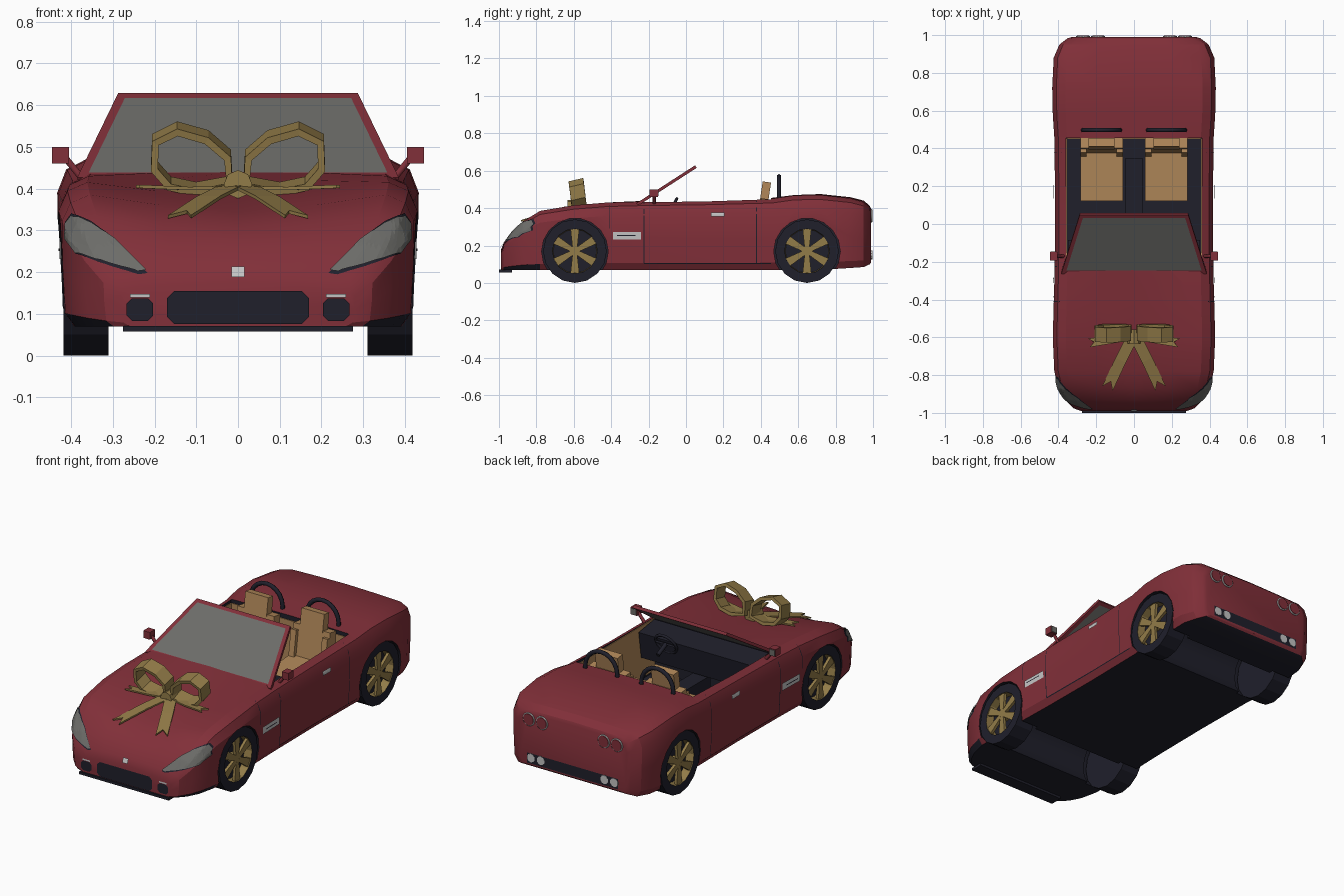
import bpy, bmesh, math
from mathutils import Vector, Matrix
from mathutils.bvhtree import BVHTree

if "Cube" in bpy.data.objects:
    bpy.data.objects.remove(bpy.data.objects["Cube"])


def material(name, r, g, b):
    m = bpy.data.materials.new(name)
    m.use_nodes = True
    m.diffuse_color = (r, g, b, 1)
    m.node_tree.nodes["Principled BSDF"].inputs["Base Color"].default_value = (r, g, b, 1)
    return m


RED = material("deep red paint", .222, .029, .041)
DARK = material("dark trim", .014, .014, .024)
GOLD = material("gold", .29, .2, .065)
TAN = material("tan leather", .44, .245, .1)
GLASS = material("grey glass", .15, .15, .14)
SILVER = material("silver", .55, .55, .55)
SIDES = (("left", 1), ("right", -1))


def finish(name, bm, *mats):
    me = bpy.data.meshes.new(name)
    bm.to_mesh(me)
    bm.free()
    for m in mats:
        me.materials.append(m)
    ob = bpy.data.objects.new(name, me)
    bpy.context.collection.objects.link(ob)
    return ob


def activate(ob):
    bpy.ops.object.select_all(action='DESELECT')
    ob.select_set(True)
    bpy.context.view_layer.objects.active = ob


def add_box(bm, center, size, tilt=0):
    return bmesh.ops.create_cube(bm, size=1, matrix=Matrix.Translation(center)
                                 @ Matrix.Rotation(tilt, 4, 'X') @ Matrix.Diagonal((*size, 1)))["verts"]


def add_cyl(bm, center, r, depth, axis, seg):
    turn = Matrix.Rotation(math.pi / 2, 4, 'Y' if axis == 'X' else 'X')
    bmesh.ops.create_cone(bm, cap_ends=True, segments=seg, radius1=r, radius2=r,
                          depth=depth, matrix=Matrix.Translation(center) @ turn)


def box(name, center, size, mat, tilt=0):
    bm = bmesh.new()
    add_box(bm, center, size, tilt)
    return finish(name, bm, mat)


def cyl(name, center, r, depth, axis, mat, seg=16):
    bm = bmesh.new()
    add_cyl(bm, center, r, depth, axis, seg)
    return finish(name, bm, mat)


def tube(name, pts, radius, mat, closed=False):
    cu = bpy.data.curves.new(name, 'CURVE')
    cu.dimensions = '3D'
    cu.bevel_depth, cu.bevel_resolution, cu.use_fill_caps = radius, 1, True
    sp = cu.splines.new('POLY')
    sp.points.add(len(pts) - 1)
    for p, co in zip(sp.points, pts):
        p.co = (*co, 1)
    sp.use_cyclic_u = closed
    cu.materials.append(mat)
    ob = bpy.data.objects.new(name, cu)
    bpy.context.collection.objects.link(ob)
    activate(ob)
    bpy.ops.object.convert(target='MESH')


# Body shell: y, half width, bottom, shoulder height, centre height
STATIONS = [(-.99, .28, .07, .16, .175), (-.975, .322, .07, .2, .212), (-.93, .367, .07, .265, .27),
            (-.87, .4, .07, .33, .31), (-.78, .422, .07, .385, .345), (-.6, .43, .07, .415, .38),
            (-.42, .425, .07, .43, .412), (-.24, .42, .07, .435, .44), (.1, .417, .07, .44, .445),
            (.46, .422, .07, .45, .455), (.58, .43, .07, .468, .47), (.72, .433, .07, .47, .475),
            (.88, .425, .08, .452, .458), (.95, .395, .085, .432, .44), (.983, .352, .1, .405, .412),
            (.99, .33, .11, .39, .395)]
SECTION = [(.925, 0), (.98, .1), (.995, .45), (1, .8), (.95, .94), (.84, 1)]
bm = bmesh.new()
rings = []
for y, w, low, shoulder, top in STATIONS:
    half = [(w * u, low + (shoulder - low) * v) for u, v in SECTION]
    half.append((w * .45, shoulder * .4 + top * .6))
    outline = [(0, low)] + half + [(0, top)] + [(-x, z) for x, z in reversed(half)]
    rings.append([bm.verts.new((x, y, z)) for x, z in outline])
for a, b in zip(rings, rings[1:]):
    for i in range(len(a)):
        j = (i + 1) % len(a)
        bm.faces.new((a[i], a[j], b[j], b[i]))
bm.faces.new(rings[0])
bm.faces.new(rings[-1])
bmesh.ops.recalc_face_normals(bm, faces=bm.faces)
for f in bm.faces:
    f.material_index = int(f.normal.z < -.6)
body = finish("body", bm, RED, DARK)

# Cockpit, wheel arches and the lower tunnel between them cut from the shell
bm = bmesh.new()
add_box(bm, (0, .107, .43), (.72, .695, .6))
for y in (-.594, .647):
    add_cyl(bm, (0, y, .168), .16, .62, 'X', 18)
    for _, s in SIDES:
        add_cyl(bm, (s * .4, y, .168), .178, .23, 'X', 18)
for f in bm.faces:
    f.material_index = 1
cutter = finish("cutter", bm, RED, DARK)
cutter.hide_render = True
mod = body.modifiers.new("openings", 'BOOLEAN')
mod.operation, mod.solver, mod.object = 'DIFFERENCE', 'EXACT', cutter
mod.use_self = True
activate(body)
bpy.ops.object.modifier_apply(modifier=mod.name)
bpy.data.objects.remove(cutter)
activate(body)
bpy.ops.object.shade_smooth_by_angle(angle=math.radians(24))
tree = BVHTree.FromObject(body, bpy.context.evaluated_depsgraph_get())


def plate(name, pts, ray, mat, lift=.005, cuts=4):
    """Thin plate laid on the body: outline cast along the ray."""
    ray = Vector(ray)
    bm = bmesh.new()
    place = (lambda u, v: (-2 * ray.x, u, v)) if ray.x else (lambda u, v: (u, -2 * ray.y, v))
    bm.faces.new([bm.verts.new(place(u, v)) for u, v in pts])
    bmesh.ops.triangulate(bm, faces=bm.faces)
    bmesh.ops.subdivide_edges(bm, edges=bm.edges, cuts=cuts, use_grid_fill=True)
    for v in bm.verts:
        loc, nor, _, _ = tree.ray_cast(v.co, ray)
        if loc is None:
            loc, nor, _, _ = tree.find_nearest(v.co + ray * 1.2)
        v.co = loc + nor * lift
    bm.normal_update()
    for f in bm.faces:
        if f.normal.dot(ray) > 0:
            f.normal_flip()
    return finish(name, bm, mat)


def rect(u0, u1, v0, v1):
    return [(u0, v0), (u1, v0), (u1, v1), (u0, v1)]


def octagon(cx, cz, rx, rz, c):
    return [(cx + sx * (rx - a), cz + sz * (rz - b)) for sx, sz, a, b in
            ((-1, -1, c, 0), (1, -1, c, 0), (1, -1, 0, c), (1, 1, 0, c),
             (1, 1, c, 0), (-1, 1, c, 0), (-1, 1, 0, c), (-1, -1, 0, c))]


# Nose details
FRONT, BACK = (0, 1, 0), (0, -1, 0)
plate("grille", octagon(0, .115, .17, .04, .018), FRONT, DARK)
plate("nose_badge", rect(-.016, .016, .185, .21), FRONT, SILVER, .008)
box("front_splitter", (0, -.965, .064), (.55, .07, .014), DARK)
LAMP = [(.22, .203), (.294, .276), (.35, .315), (.395, .333), (.41, .313),
        (.41, .28), (.385, .246), (.306, .218), (.24, .2)]
for side, s in SIDES:
    plate(side + "_headlight_rim", [(s * (.33 + (u - .33) * 1.03), .265 + (v - .265) * 1.1)
                                    for u, v in LAMP], FRONT, DARK, .003, 6)
    plate(side + "_headlight", [(s * u, v) for u, v in LAMP], FRONT, GLASS, .007, 6)
    plate(side + "_fog_light", octagon(s * .235, .11, .032, .027, .013), FRONT, DARK)
    plate(side + "_fog_strip", rect(s * .235 - .024, s * .235 + .024, .139, .147), FRONT, SILVER)

    # Side seams, vent and handle
    ray = (-s, 0, 0)
    for label, area in (("door_front_seam", rect(-.228, -.223, .105, .425)),
                        ("door_rear_seam", rect(.375, .379, .105, .435)),
                        ("fender_seam", rect(-.412, -.408, .29, .415)),
                        ("sill_seam", rect(-.225, .455, .103, .107))):
        plate(side + "_" + label, area, ray, DARK, .002, 8)
    plate(side + "_vent", rect(-.39, -.24, .232, .273), ray, SILVER)
    plate(side + "_vent_slot", rect(-.37, -.27, .251, .256), ray, DARK, .008)
    plate(side + "_door_handle", rect(.135, .207, .355, .374), ray, SILVER, .009)

    # Tail lights and exhausts
    for n, x in (("inner", .19), ("outer", .27)):
        cyl(f"{side}_{n}_tail_light", (s * x, .985, .36), .031, .026, 'Y', RED)
        ring = [(s * x + .033 * math.cos(t * math.pi / 8), .992,
                 .36 + .033 * math.sin(t * math.pi / 8)) for t in range(16)]
        tube(f"{side}_{n}_tail_ring", ring, .004, SILVER, True)
    for n, x in (("inner", .195), ("outer", .255)):
        cyl(f"{side}_{n}_exhaust", (s * x, .96, .15), .024, .072, 'Y', SILVER, 10)
plate("rear_slot", rect(-.28, .28, .118, .175), BACK, DARK)

# Wheels: tyre with a recessed gold barrel and six flared spokes
for end, y in (("front", -.594), ("rear", .647)):
    for side, s in SIDES:
        bm = bmesh.new()
        add_cyl(bm, (s * .364, y, .17), .17, .108, 'X', 16)
        bm.normal_update()
        cap = [f for f in bm.faces if f.normal.x * s > .9]
        bmesh.ops.inset_region(bm, faces=cap, thickness=.049, use_boundary=True, use_even_offset=True)
        bm.normal_update()
        barrel = bmesh.ops.inset_region(bm, faces=cap, thickness=.003, depth=-.045,
                                        use_boundary=True, use_even_offset=True)
        for f in barrel["faces"]:
            f.material_index = 1
        finish(f"{end}_{side}_tyre", bm, DARK, GOLD)

        hub = Vector((s * .405, y, .17))
        bm = bmesh.new()
        add_cyl(bm, hub - Vector((s * .015, 0, 0)), .028, .045, 'X', 12)
        for k in range(6):
            spin = Matrix.Translation(hub) @ Matrix.Rotation(k * math.pi / 3, 4, 'X')
            for v in add_box(bm, (0, 0, .067), (.016, .036, .102)):
                v.co.y *= .7 if v.co.z < .06 else 1.3
                v.co = spin @ v.co
        finish(f"{end}_{side}_spokes", bm, GOLD)

# Windscreen: inset trapezoid, frame outside and glass inside
bm = bmesh.new()
pane = bm.faces.new([bm.verts.new(p) for p in ((-.385, -.26, .42), (.385, -.26, .42),
                                                (.287, .053, .622), (-.287, .053, .622))])
bm.normal_update()
bmesh.ops.inset_region(bm, faces=[pane], thickness=.021, use_boundary=True, use_even_offset=True)
pane.material_index = 1
screen = finish("windscreen", bm, RED, GLASS)
mod = screen.modifiers.new("thickness", 'SOLIDIFY')
mod.thickness, mod.offset = .016, 0

# Interior
box("dashboard", (0, -.165, .345), (.7, .14, .15), DARK, -.15)
box("centre_console", (0, .1, .19), (.09, .5, .12), DARK)
box("rear_panel", (0, .452, .285), (.71, .004, .29), TAN)
wheel = Matrix.Translation((.175, -.075, .395)) @ Matrix.Rotation(math.radians(65), 4, 'X')
tube("steering_wheel", [wheel @ Vector((.062 * math.cos(t * math.pi / 8),
     .062 * math.sin(t * math.pi / 8), 0)) for t in range(16)], .008, DARK, True)
tube("steering_column", [wheel @ Vector((0, 0, z)) for z in (0, -.08)], .012, DARK)
box("steering_spoke", (.175, -.075, .395), (.12, .016, .01), DARK, .4)
for side, s in SIDES:
    x = s * .172
    box(side + "_door_panel", (s * .358, .107, .285), (.004, .69, .29), TAN)
    box(side + "_seat_cushion", (x, .26, .225), (.225, .27, .11), TAN, .06)
    box(side + "_seat_back", (x, .415, .34), (.225, .06, .22), TAN, -.15)
    box(side + "_headrest", (x, .425, .49), (.14, .045, .1), TAN, -.15)
    for e in (-1, 1):
        box(f"{side}_seat_bolster_{e + 2}", (x + e * .096, .385, .34), (.033, .04, .17), TAN, -.15)
    hoop = [(x + .098 * math.cos(t * math.pi / 10), .497, .47 + .1 * math.sin(t * math.pi / 10))
            for t in range(11)]
    tube(side + "_roll_hoop", [(hoop[0][0], .497, .43)] + hoop + [(hoop[-1][0], .497, .43)], .012, DARK)

    # Door mirrors
    tube(side + "_mirror_stalk", [(s * .37, -.17, .42), (s * .415, -.17, .475)], .009, RED)
    box(side + "_mirror", (s * .425, -.172, .48), (.04, .045, .04), RED)
    box(side + "_mirror_glass", (s * .425, -.148, .48), (.032, .004, .032), GLASS)


# Gift bow on the hood
def ribbon(name, path, across, closed=False, thick=.014):
    bm = bmesh.new()
    across = Vector(across) / 2
    rows = [(bm.verts.new(Vector(p) - across), bm.verts.new(Vector(p) + across)) for p in path]
    pairs = list(zip(rows, rows[1:] + rows[:1]))
    for a, b in pairs if closed else pairs[:-2]:
        bm.faces.new((a[0], a[1], b[1], b[0]))
    if not closed:  # notched tail end
        a, b = pairs[-2]
        notch = bm.verts.new(Vector(path[-1]).lerp(Vector(path[-2]), .25))
        bm.faces.new((a[0], a[1], b[1], notch))
        bm.faces.new((a[0], notch, b[0]))
    bmesh.ops.recalc_face_normals(bm, faces=bm.faces)
    ob = finish(name, bm, GOLD)
    mod = ob.modifiers.new("thickness", 'SOLIDIFY')
    mod.thickness, mod.offset = thick, 0


LOOP = [(.02, .415), (.025, .48), (.075, .523), (.145, .543), (.198, .517),
        (.2, .452), (.165, .412), (.1, .398)]
cyl("bow_knot", (0, -.595, .41), .034, .075, 'Y', GOLD, 8)
for side, s in SIDES:
    ribbon(side + "_bow_loop", [(s * x, -.57 - (z - .4) * .12, z) for x, z in LOOP],
           (0, .078, .018), True, .018)
    ribbon(side + "_bow_front_tail", [(s * .01, -.6, .408), (s * .07, -.72, .378),
                                      (s * .14, -.87, .332)], (.055, s * .025, 0), thick=.008)
    ribbon(side + "_bow_side_tail", [(0, -.59, .403), (s * .12, -.61, .4),
                                     (s * .24, -.63, .405)], (s * .008, .045, 0), thick=.008)
